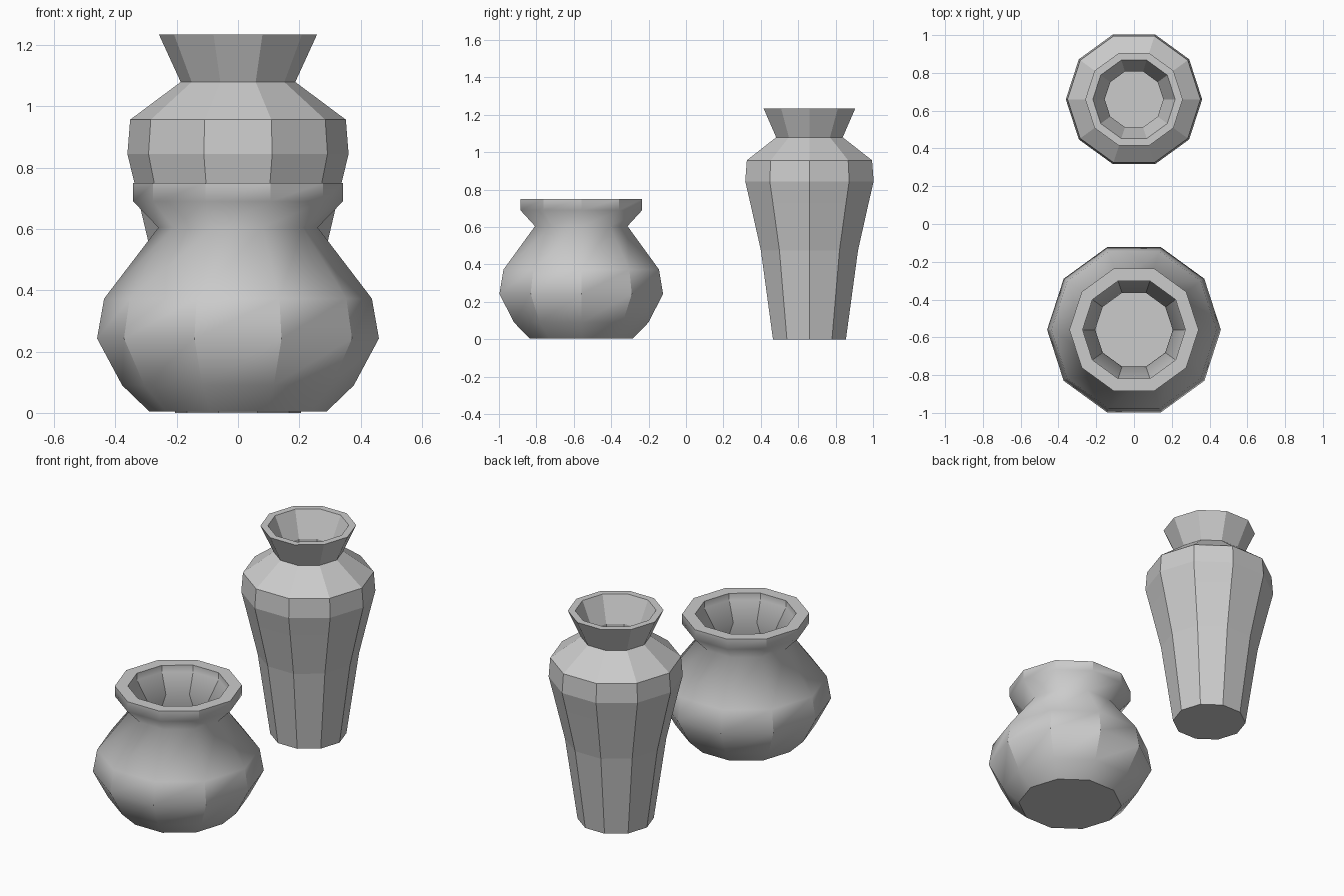
import bpy, bmesh
from math import cos, sin, pi, radians

if "Cube" in bpy.data.objects:
    bpy.data.objects.remove(bpy.data.objects["Cube"])

SIDES = 10


def lathe(name, y, outer, inner, smooth):
    """Closed ten-sided vessel: outer wall from base to rim, inner wall from rim to floor."""
    bm = bmesh.new()
    rings = []
    for r, z in outer + inner:
        rings.append([bm.verts.new((r * cos(2 * pi * i / SIDES), r * sin(2 * pi * i / SIDES), z))
                      for i in range(SIDES)])
    for a, b in zip(rings, rings[1:]):
        for i in range(SIDES):
            j = (i + 1) % SIDES
            bm.faces.new((a[i], a[j], b[j], b[i]))
    bm.faces.new(rings[0][::-1])   # underside
    bm.faces.new(rings[-1])        # inside floor
    bm.normal_update()

    # Smooth along the profile; keep base, rim, floor and steep upright creases sharp
    n = len(outer)
    hard = [set(rings[k]) for k in (0, n - 1, n, len(rings) - 1)]
    for f in bm.faces:
        f.smooth = smooth
    for e in bm.edges:
        a, b = e.verts
        on_hard_ring = any(a in ring and b in ring for ring in hard)
        upright = abs(a.co.z - b.co.z) > 1e-4
        e.smooth = not (on_hard_ring or (upright and e.calc_face_angle() > radians(30)))

    mesh = bpy.data.meshes.new(name)
    bm.to_mesh(mesh)
    bm.free()
    obj = bpy.data.objects.new(name, mesh)
    obj.location = (0, y, 0)
    bpy.context.collection.objects.link(obj)
    return obj


# Squat round pot at the front
lathe("round_pot", -0.56,
      outer=[(0.29, 0.005), (0.378, 0.09), (0.46, 0.243), (0.437, 0.373),
             (0.26, 0.605), (0.342, 0.69), (0.342, 0.75)],
      inner=[(0.272, 0.75), (0.272, 0.71), (0.205, 0.605), (0.375, 0.35),
             (0.395, 0.25), (0.33, 0.12), (0.26, 0.065)],
      smooth=True)

# Tall shouldered vase at the back
lathe("tall_vase", 0.66,
      outer=[(0.205, 0.0), (0.273, 0.475), (0.333, 0.73), (0.361, 0.845),
             (0.352, 0.957), (0.187, 1.08), (0.258, 1.235)],
      inner=[(0.218, 1.235), (0.155, 1.085), (0.155, 1.06), (0.315, 0.935),
             (0.322, 0.845), (0.295, 0.735), (0.235, 0.48), (0.172, 0.04)],
      smooth=False)
